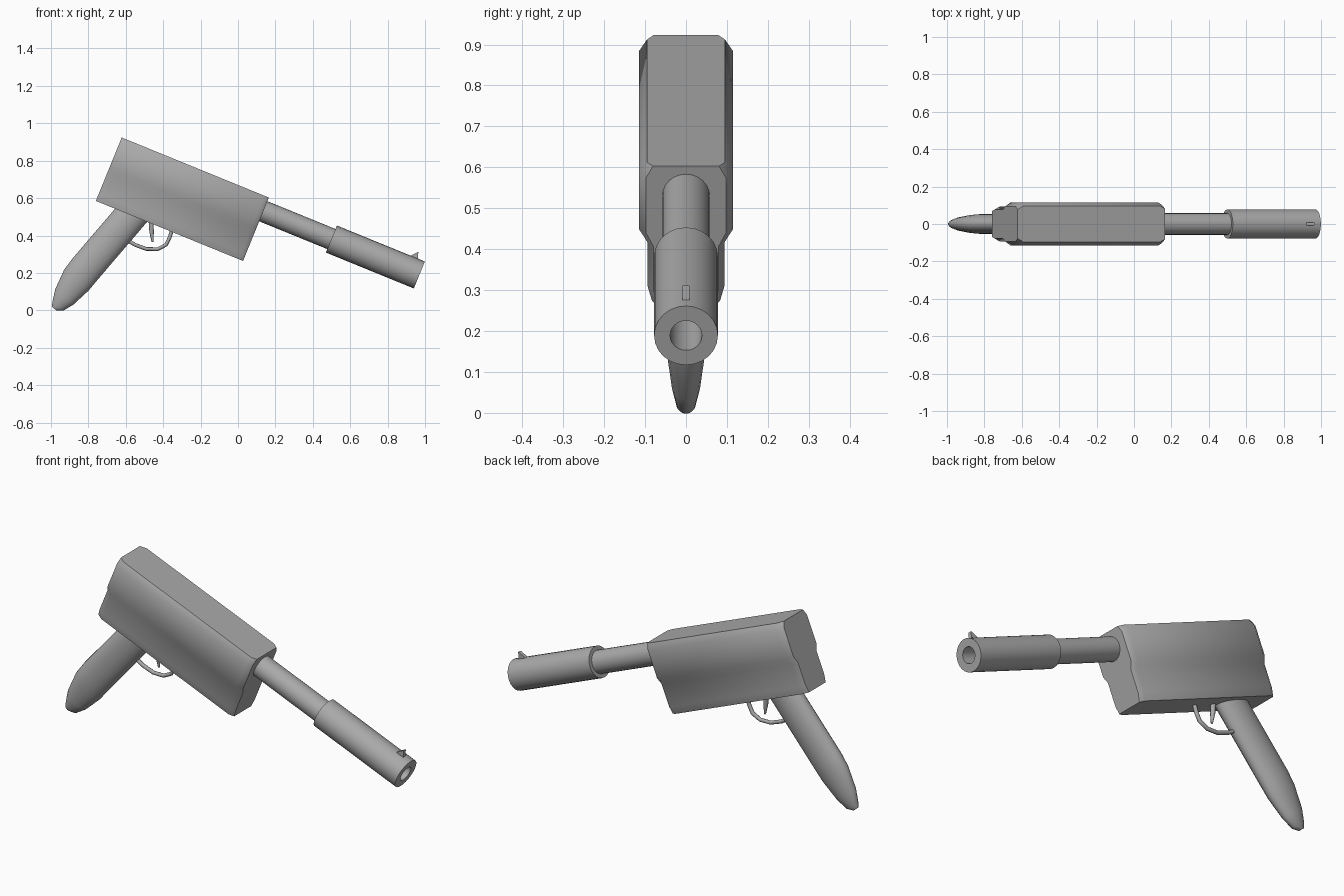
import bpy, bmesh, math
from mathutils import Vector

cube = bpy.data.objects.get("Cube")
if cube:
    bpy.data.objects.remove(cube, do_unlink=True)

grey = bpy.data.materials.new("gunmetal grey")
grey.use_nodes = True
grey.diffuse_color = (0.4, 0.4, 0.4, 1)
grey.node_tree.nodes["Principled BSDF"].inputs["Base Color"].default_value = (0.4, 0.4, 0.4, 1)

# Tilted frame of the gun: u along the barrel, y sideways, v up
TILT = math.radians(22.2)
ORIGIN = Vector((-0.76, 0, 0.585))
ALONG = Vector((math.cos(TILT), 0, -math.sin(TILT)))
UP = Vector((math.sin(TILT), 0, math.cos(TILT)))
SIDE = Vector((0, 1, 0))


def place(u, y, v):
    return ORIGIN + ALONG * u + SIDE * y + UP * v


def ellipse(center, a, b, ra, rb, n):
    steps = [2 * math.pi * i / n for i in range(n)]
    return [center + a * ra * math.cos(t) + b * rb * math.sin(t) for t in steps]


def loft(name, rings, angle=35):
    """Skin a list of equal-length rings and cap both ends."""
    bm = bmesh.new()
    loops = [[bm.verts.new(p) for p in ring] for ring in rings]
    n = len(rings[0])
    for r0, r1 in zip(loops, loops[1:]):
        for i in range(n):
            j = (i + 1) % n
            bm.faces.new((r0[i], r0[j], r1[j], r1[i]))
    bm.faces.new(loops[0])
    bm.faces.new(loops[-1])
    bmesh.ops.recalc_face_normals(bm, faces=bm.faces)
    mesh = bpy.data.meshes.new(name)
    bm.to_mesh(mesh)
    bm.free()
    obj = bpy.data.objects.new(name, mesh)
    bpy.context.collection.objects.link(obj)
    mesh.materials.append(grey)
    bpy.ops.object.select_all(action='DESELECT')
    obj.select_set(True)
    bpy.context.view_layer.objects.active = obj
    bpy.ops.object.shade_smooth_by_angle(angle=math.radians(angle))
    return obj


def turned(name, profile, v, n=24):
    """Round part along the barrel from (u, radius) pairs."""
    return loft(name, [ellipse(place(u, 0, v), SIDE, UP, r, r, n) for u, r in profile])


def rod(name, path, radii, n=8):
    """Thin round bar along (x, z) points in the middle plane."""
    pts = [Vector((x, 0, z)) for x, z in path]
    rings = []
    for i, p in enumerate(pts):
        d = (pts[min(i + 1, len(pts) - 1)] - pts[max(i - 1, 0)]).normalized()
        rings.append(ellipse(p, SIDE, d.cross(SIDE), radii[i], radii[i], n))
    return loft(name, rings, 50)


# Body: wide upper half, stepped narrower lower half, chamfered end corners
half = [(0.083, 0), (0.094, 0.04), (0.094, 0.155), (0.115, 0.19), (0.115, 0.335), (0.095, 0.366)]
section = half + [(-y, v) for y, v in reversed(half)]
ends = [(0, 0.82), (0.03, 1), (0.825, 1), (0.85, 0.85)]
loft("body", [[place(u, y * k, v) for y, v in section] for u, k in ends], 40)

# Barrel and hollow muzzle sleeve
AXIS = 0.287
turned("barrel", [(0.8, 0.058), (1.3, 0.058)], AXIS)
turned("muzzle_sleeve", [(1.243, 0.056), (1.243, 0.078), (1.751, 0.078),
                         (1.751, 0.039), (1.5, 0.039)], AXIS)

# Front sight fin
fin = [(1.665, 0.36), (1.695, 0.395), (1.7, 0.398), (1.712, 0.36)]
loft("front_sight", [[place(u, y, v) for u, v in fin] for y in (-0.009, 0.009)])

# Grip: oval sections along a slanted axis, tapering to a rounded tip
DOWN = Vector((-0.65, 0, -0.76))
FORE = Vector((0.76, 0, -0.65))
TOP = Vector((-0.593, 0, 0.483))
grip = [(-0.1, 0, 0.088, 0.053), (0.35, 0, 0.088, 0.053), (0.42, 0.003, 0.086, 0.049),
        (0.53, 0.012, 0.064, 0.036), (0.59, 0.018, 0.038, 0.024), (0.614, 0.012, 0.016, 0.011)]
loft("grip", [ellipse(TOP + DOWN * t + FORE * s, FORE, SIDE, rx, ry, 20)
              for t, s, rx, ry in grip], 50)

# Trigger guard and trigger
guard = [(-0.35, 0.44), (-0.365, 0.39), (-0.385, 0.35), (-0.43, 0.327),
         (-0.49, 0.328), (-0.55, 0.35), (-0.6, 0.38)]
rod("trigger_guard", guard, [0.01] * len(guard))
rod("trigger", [(-0.465, 0.48), (-0.462, 0.42), (-0.457, 0.365)], [0.013, 0.012, 0.005])
